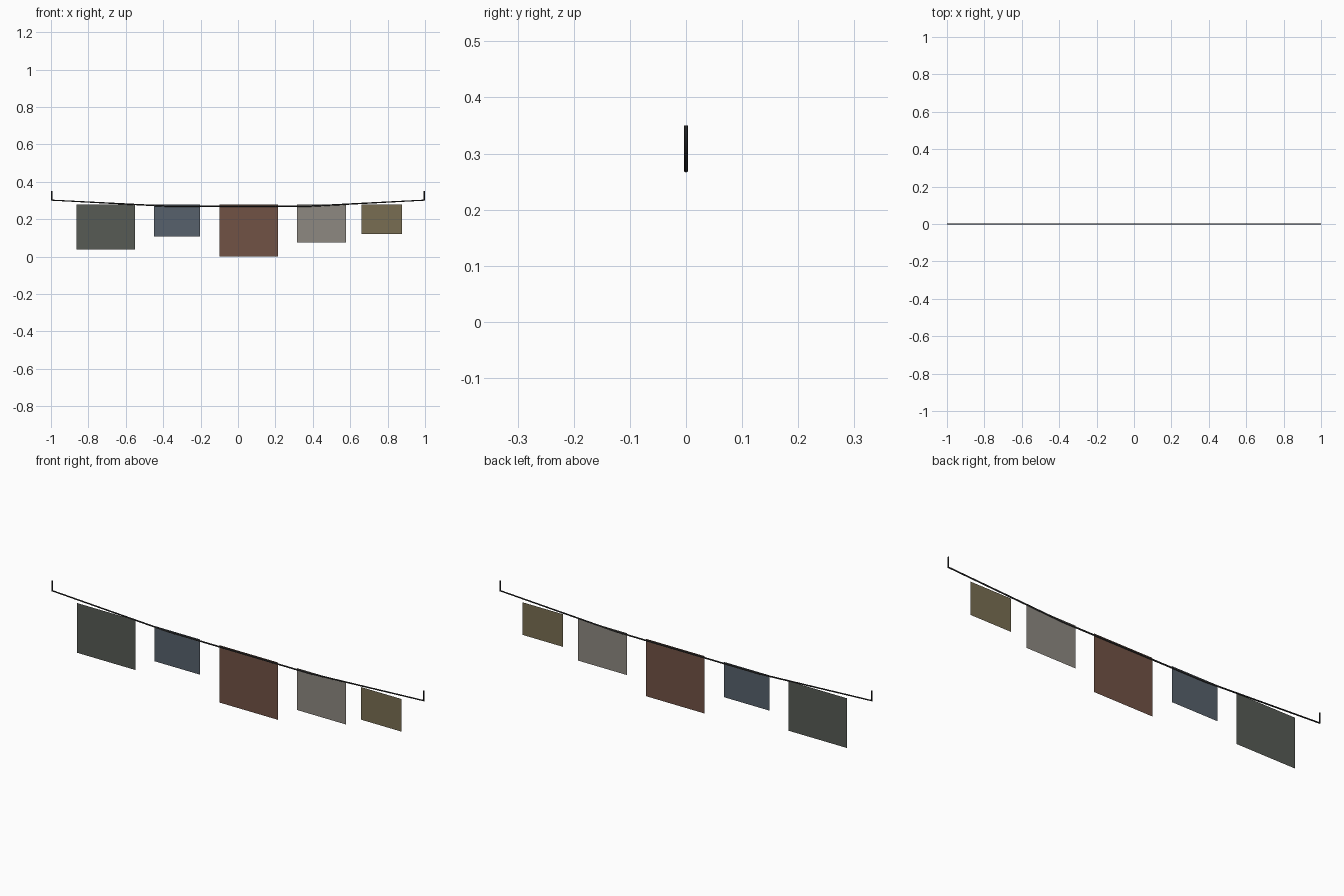
import bpy

if "Cube" in bpy.data.objects:
    bpy.data.objects.remove(bpy.data.objects["Cube"])


def material(name, rgb):
    mat = bpy.data.materials.new(name)
    mat.diffuse_color = (*rgb, 1)
    mat.use_nodes = True
    mat.node_tree.nodes["Principled BSDF"].inputs["Base Color"].default_value = mat.diffuse_color
    return mat


# Sagging line with upturned ends
R = 0.004
half = [(0.996, 0.35), (0.996, 0.302), (0.38, 0.27)]
path = [(-x, z) for x, z in half] + [(x, z) for x, z in reversed(half)]
curve = bpy.data.curves.new("hanging_line", "CURVE")
curve.dimensions = "3D"
curve.bevel_depth = R
curve.bevel_resolution = 1
curve.use_fill_caps = True
spline = curve.splines.new("POLY")
spline.points.add(len(path) - 1)
for p, (x, z) in zip(spline.points, path):
    p.co = (x, 0, z, 1)
curve.materials.append(material("dark_line", (0.02, 0.02, 0.02)))
bpy.context.collection.objects.link(bpy.data.objects.new("hanging_line", curve))

# Flat cloths: name, left, right, bottom, colour
TOP = 0.278
cloths = [
    ("green_cloth", -0.863, -0.550, 0.037, (0.095, 0.105, 0.090)),
    ("blue_cloth", -0.449, -0.203, 0.107, (0.095, 0.120, 0.150)),
    ("red_cloth", -0.100, 0.214, 0.000, (0.165, 0.085, 0.060)),
    ("pale_cloth", 0.315, 0.578, 0.075, (0.270, 0.250, 0.220)),
    ("tan_cloth", 0.660, 0.877, 0.120, (0.190, 0.155, 0.085)),
]
for name, x0, x1, z0, rgb in cloths:
    mesh = bpy.data.meshes.new(name)
    mesh.from_pydata([(x0, 0, z0), (x1, 0, z0), (x1, 0, TOP), (x0, 0, TOP)],
                     [], [(0, 1, 2, 3)])
    mesh.materials.append(material(name, rgb))
    bpy.context.collection.objects.link(bpy.data.objects.new(name, mesh))
